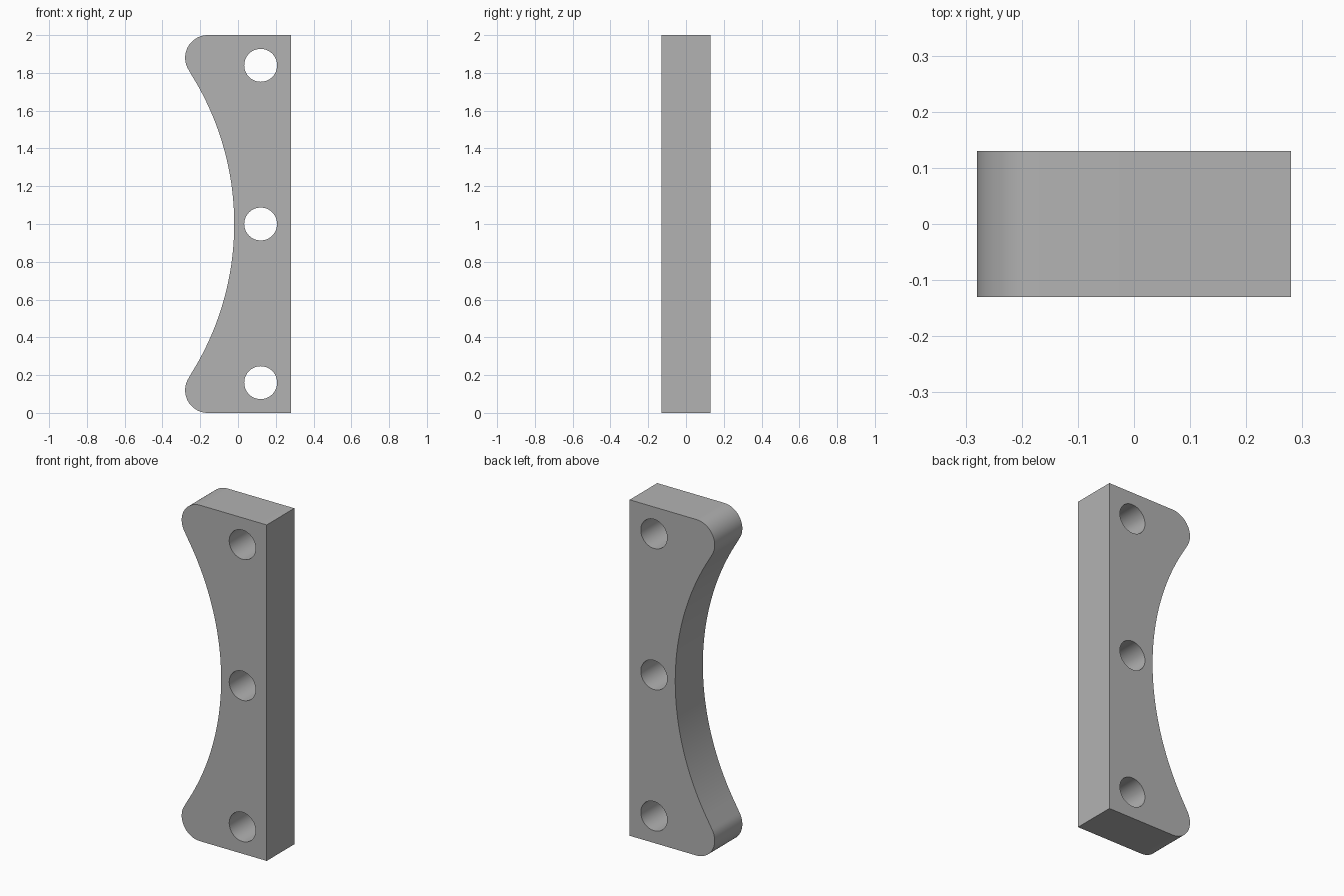
import bpy, bmesh
from math import cos, sin, atan2, pi, radians

cube = bpy.data.objects.get("Cube")
if cube:
    bpy.data.objects.remove(cube, do_unlink=True)

HALF_X, HALF_Y, HEIGHT = 0.28, 0.13, 2.0
CORNER_R, SCOOP_R = 0.12, 1.49
CORNER = (-HALF_X + CORNER_R, HEIGHT - CORNER_R)
SCOOP = (-0.02 - SCOOP_R, HEIGHT / 2)
HOLE_X, HOLE_R = 0.12, 0.087

grey = bpy.data.materials.new("plain grey")
grey.use_nodes = True
grey.diffuse_color = (0.448, 0.448, 0.448, 1)
grey.node_tree.nodes["Principled BSDF"].inputs["Base Color"].default_value = grey.diffuse_color


def arc(centre, radius, start, end, steps):
    angles = [start + (end - start) * i / steps for i in range(steps + 1)]
    return [(centre[0] + radius * cos(a), centre[1] + radius * sin(a)) for a in angles]


# Outline: upper half from the square corner round to the scoop, then mirrored
join = atan2(CORNER[1] - SCOOP[1], CORNER[0] - SCOOP[0])
upper = [(HALF_X, HEIGHT)]
upper += arc(CORNER, CORNER_R, pi / 2, join + pi, 20)
upper += arc(SCOOP, SCOOP_R, join, 0, 24)[1:]
outline = upper + [(x, HEIGHT - z) for x, z in reversed(upper[:-1])]

# Plate: outline extruded from front to back
bm = bmesh.new()
face = bm.faces.new([bm.verts.new((x, -HALF_Y, z)) for x, z in outline])
extruded = bmesh.ops.extrude_face_region(bm, geom=[face], use_keep_orig=True)
moved = [v for v in extruded["geom"] if isinstance(v, bmesh.types.BMVert)]
bmesh.ops.translate(bm, verts=moved, vec=(0, 2 * HALF_Y, 0))
bmesh.ops.recalc_face_normals(bm, faces=bm.faces)
mesh = bpy.data.meshes.new("scooped_plate")
bm.to_mesh(mesh)
bm.free()
plate = bpy.data.objects.new("scooped_plate", mesh)
bpy.context.collection.objects.link(plate)
mesh.materials.append(grey)

# Three bolt holes drilled through
for z in (0.16, 1.0, 1.84):
    bpy.ops.mesh.primitive_cylinder_add(vertices=48, radius=HOLE_R, depth=1,
                                        location=(HOLE_X, 0, z), rotation=(pi / 2, 0, 0))
    drill = bpy.context.object
    drill.name = "hole_cutter"
    drill.hide_render = True
    drill.data.materials.append(grey)
    cut = plate.modifiers.new("bolt_hole", "BOOLEAN")
    cut.operation, cut.solver, cut.object = "DIFFERENCE", "EXACT", drill
    bpy.ops.object.select_all(action="DESELECT")
    plate.select_set(True)
    bpy.context.view_layer.objects.active = plate
    bpy.ops.object.modifier_apply(modifier=cut.name)
    bpy.data.objects.remove(drill, do_unlink=True)

bpy.ops.object.shade_smooth_by_angle(angle=radians(30))
